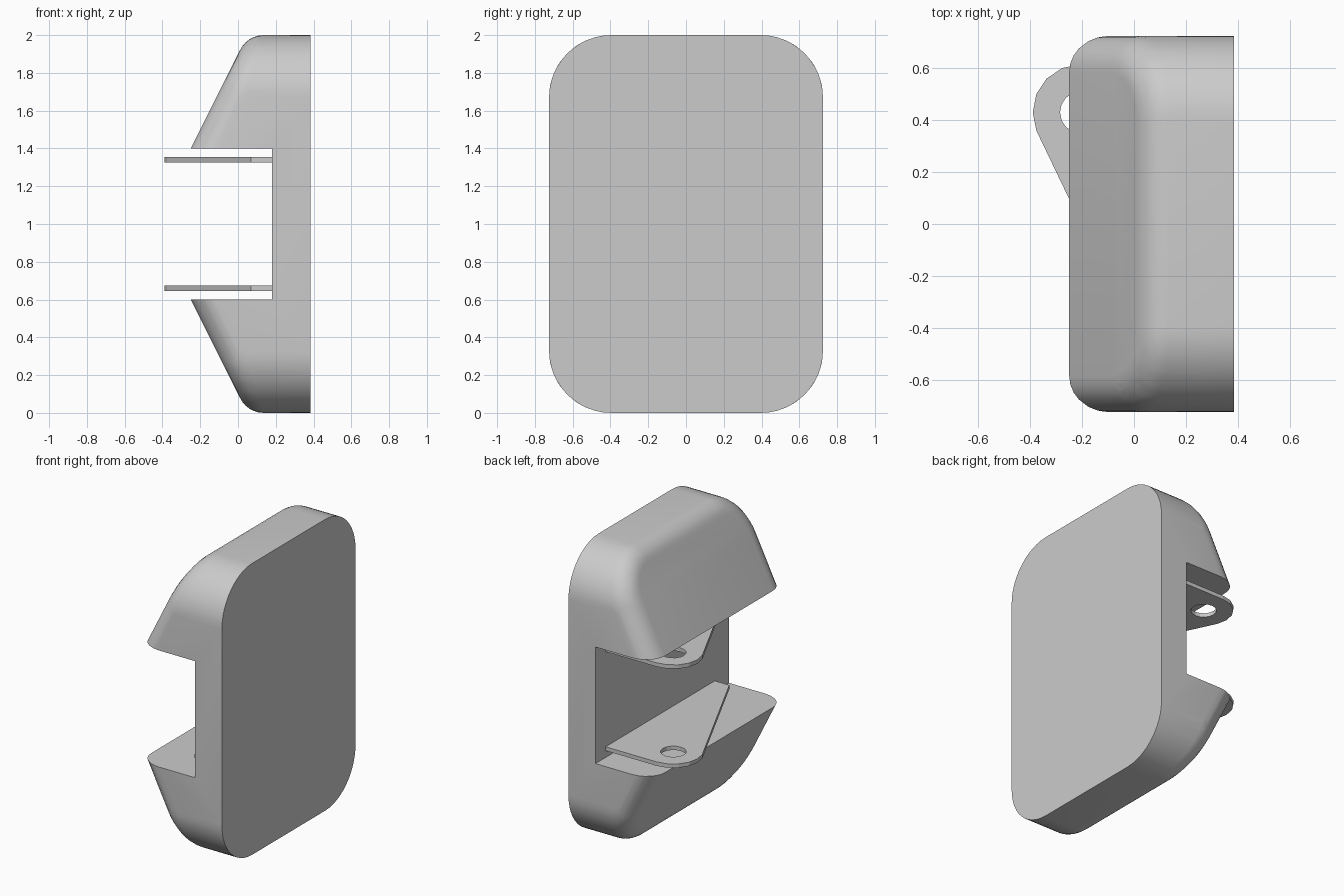
import bpy, bmesh
from math import sin, cos, pi, radians, sqrt
from mathutils import Vector, Matrix

cube = bpy.data.objects.get("Cube")
if cube:
    bpy.data.objects.remove(cube, do_unlink=True)

HALF_Y, BACK_X, CORNER, FILLET = 0.725, 0.385, 0.33, 0.14
SLOT_X, SLOT_Z = 0.18, 0.4

grey = bpy.data.materials.new("plain grey")
grey.use_nodes = True
colour = (0.6, 0.6, 0.6, 1)
grey.diffuse_color = colour
grey.node_tree.nodes["Principled BSDF"].inputs["Base Color"].default_value = colour


def activate(ob):
    bpy.ops.object.select_all(action="DESELECT")
    ob.select_set(True)
    bpy.context.view_layer.objects.active = ob


def add_mesh(name, bm):
    mesh = bpy.data.meshes.new(name)
    bm.to_mesh(mesh)
    bm.free()
    mesh.materials.append(grey)
    ob = bpy.data.objects.new(name, mesh)
    bpy.context.collection.objects.link(ob)
    return ob


def rounded_outline(half_y, half_z, radius, steps=12):
    """Points (y, z) of a rounded rectangle centred on z = 1."""
    points = []
    for quarter, (sy, sz) in enumerate([(1, 1), (-1, 1), (-1, -1), (1, -1)]):
        for i in range(steps + 1):
            a = (quarter + i / steps) * pi / 2
            points.append((sy * (half_y - radius) + radius * cos(a),
                           1 + sz * (half_z - radius) + radius * sin(a)))
    return points


# Body: hull of the flat outline and a ball swept round the sloping front rim
bm = bmesh.new()
for y, z in rounded_outline(HALF_Y, 1, CORNER):
    bm.verts.new((BACK_X, y, z))
rim = rounded_outline(HALF_Y - FILLET, 1 - FILLET, CORNER - FILLET)
rim += [(HALF_Y - FILLET, 1), (FILLET - HALF_Y, 1)]
for y, z in rim:
    x = -0.25 + (abs(z - 1) - SLOT_Z) / 2 + FILLET * sqrt(5) / 2
    bmesh.ops.create_uvsphere(bm, u_segments=24, v_segments=16, radius=FILLET,
                              matrix=Matrix.Translation((x, y, z)))
bmesh.ops.delete(bm, geom=bm.faces[:], context="FACES_ONLY")
bmesh.ops.delete(bm, geom=bm.edges[:], context="EDGES_FACES") if bm.edges else None
shell = bmesh.new()
for v in {tuple(round(c, 5) for c in v.co) for v in bm.verts}:
    shell.verts.new(v)
if not shell.verts:
    raise RuntimeError("empty hull")
bm.free()
hull = bmesh.ops.convex_hull(shell, input=shell.verts[:])
bmesh.ops.delete(shell, geom=[v for v in shell.verts if not v.link_faces], context="VERTS")
bmesh.ops.dissolve_limit(shell, angle_limit=radians(0.2),
                         verts=shell.verts[:], edges=shell.edges[:])
bmesh.ops.recalc_face_normals(shell, faces=shell.faces[:])
body = add_mesh("body", shell)

# Slot through the body from side to side
bm = bmesh.new()
bmesh.ops.create_cube(bm, size=1, matrix=Matrix.Translation((SLOT_X - 1, 0, 1))
                      @ Matrix.Diagonal((2, 3, 2 * SLOT_Z, 1)))
cutter = add_mesh("slot_cutter", bm)
cutter.hide_render = True
slot = body.modifiers.new("slot", "BOOLEAN")
slot.operation, slot.object, slot.solver = "DIFFERENCE", cutter, "EXACT"
activate(body)
bpy.ops.object.modifier_apply(modifier=slot.name)
bpy.data.objects.remove(cutter, do_unlink=True)
bpy.ops.object.shade_smooth_by_angle(angle=radians(30))

# Lugs: two flat tapered plates with a round hole
hole_centre, lug_radius, hole_radius = Vector((-0.205, 0.43)), 0.185, 0.08


def ring(radius, first, last):
    return [hole_centre + radius * Vector((cos(k * pi / 8), sin(k * pi / 8)))
            for k in range(first, last)]


lug_outline = [Vector((0.19, 0.615))] + ring(lug_radius, 4, 10)
lug_outline += [Vector((0.07, -0.57)), Vector((0.19, -0.57))]
for name, z in (("upper_lug", 1.34), ("lower_lug", 0.66)):
    curve = bpy.data.curves.new(name, "CURVE")
    curve.dimensions, curve.fill_mode, curve.extrude = "2D", "BOTH", 0.0135
    for loop in (lug_outline, ring(hole_radius, 0, 16)):
        spline = curve.splines.new("POLY")
        spline.points.add(len(loop) - 1)
        for point, co in zip(spline.points, loop):
            point.co = (co.x, co.y, 0, 1)
        spline.use_cyclic_u = True
    curve.materials.append(grey)
    lug = bpy.data.objects.new(name, curve)
    lug.location.z = z
    bpy.context.collection.objects.link(lug)
    activate(lug)
    bpy.ops.object.convert(target="MESH")
    bpy.ops.object.shade_flat()
